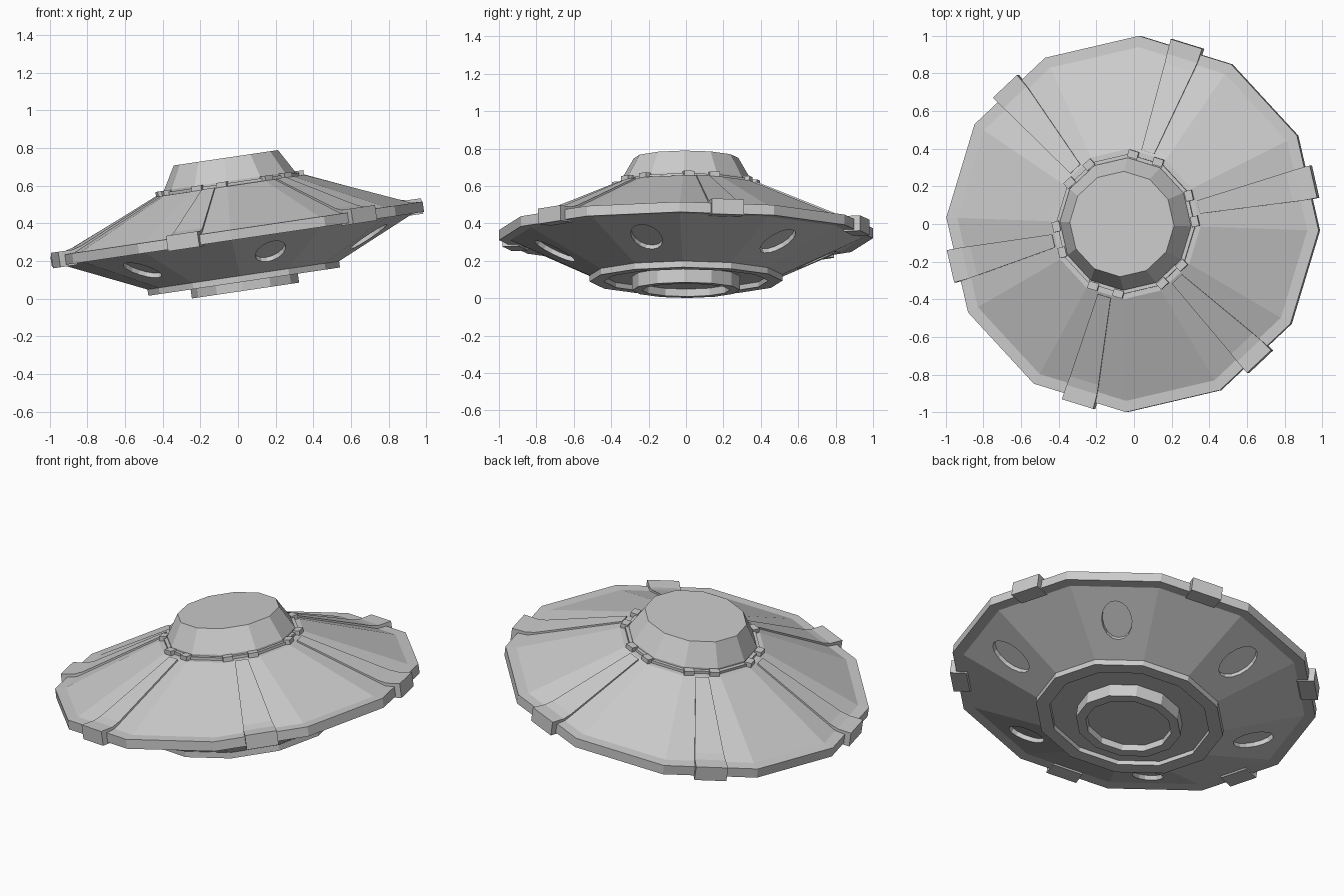
import bpy, bmesh
from math import radians, cos, sin, pi, atan2
from mathutils import Matrix, Vector

if "Cube" in bpy.data.objects:
    bpy.data.objects.remove(bpy.data.objects["Cube"])

# the whole craft is banked about the y axis
TILT = Matrix.Translation((0.04, 0, 0.043)) @ Matrix.Rotation(radians(-8.4), 4, 'Y')
START = radians(-2)      # first corner of every 12-sided ring
SIDES = 12


def finish(name, bm):
    bmesh.ops.recalc_face_normals(bm, faces=bm.faces)
    me = bpy.data.meshes.new(name)
    bm.to_mesh(me)
    bm.free()
    ob = bpy.data.objects.new(name, me)
    bpy.context.collection.objects.link(ob)
    ob.matrix_world = TILT
    return ob


def lathe(name, profile, closed=False):
    """Spin (radius, height) points into a 12-sided flat-faced solid."""
    bm = bmesh.new()
    rings = []
    for r, h in profile:
        if r == 0:
            rings.append([bm.verts.new((0, 0, h))] * SIDES)
        else:
            rings.append([bm.verts.new((r * cos(START + 2 * pi * i / SIDES),
                                        r * sin(START + 2 * pi * i / SIDES), h))
                          for i in range(SIDES)])
    pairs = list(zip(rings, rings[1:]))
    if closed:
        pairs.append((rings[-1], rings[0]))
    for a, b in pairs:
        for i in range(SIDES):
            j = (i + 1) % SIDES
            quad = list(dict.fromkeys((a[i], a[j], b[j], b[i])))
            bm.faces.new(quad)
    return finish(name, bm)


def around(first):
    """Six rotations, 60 degrees apart, starting at the given angle."""
    return [Matrix.Rotation(radians(first + 60 * k), 4, 'Z') for k in range(6)]


# saucer body with rim lips
hull = lathe("saucer_hull", [(0, 0.075), (0.50, 0.075), (0.94, 0.275), (1.0, 0.275),
                             (1.0, 0.33), (0.94, 0.333), (0.40, 0.562), (0, 0.57)])

# cockpit dome and its collar
lathe("dome", [(0, 0.55), (0.352, 0.55), (0.352, 0.588), (0.28, 0.713), (0, 0.713)])
lathe("dome_collar", [(0.34, 0.55), (0.372, 0.55), (0.372, 0.578), (0.34, 0.578)], True)

# underside rings
lathe("lower_ring", [(0.515, 0.082), (0.515, 0.048), (0.44, 0.048), (0.44, 0.082)], True)
lathe("thruster_ring", [(0, 0.08), (0.288, 0.08), (0.288, 0), (0.235, 0), (0.235, 0.04),
                        (0, 0.04)])

# tapered ribs running down the hull and wrapping the rim
bm = bmesh.new()
RIB = [(0.40, 0.565, 0.036), (0.87, 0.362, 0.080), (0.92, 0.349, 0.085), (1.0, 0.349, 0.088),
       (1.0, 0.266, 0.088), (0.91, 0.266, 0.085), (0.87, 0.31, 0.080), (0.40, 0.52, 0.036)]
for rot in around(13):
    left = [bm.verts.new(rot @ Vector((r, w, h))) for r, h, w in RIB]
    right = [bm.verts.new(rot @ Vector((r, -w, h))) for r, h, w in RIB]
    bm.faces.new(left)
    bm.faces.new(right)
    for i in range(len(RIB)):
        j = (i + 1) % len(RIB)
        bm.faces.new((left[i], left[j], right[j], right[i]))
finish("hull_ribs", bm)

# pairs of small clamps on the dome collar
bm = bmesh.new()
for rot in around(13):
    for side in (-1, 1):
        bmesh.ops.create_cube(bm, size=1, matrix=rot
                              @ Matrix.Translation((0.365, side * 0.07, 0.57))
                              @ Matrix.Diagonal((0.04, 0.055, 0.036, 1)))
finish("collar_clamps", bm)

# oval portholes recessed into the lower hull
bm = bmesh.new()
slope = atan2(0.20, 0.425)
for rot in around(-17):
    bmesh.ops.create_cone(bm, cap_ends=True, segments=16, radius1=1, radius2=1, depth=1,
                          matrix=rot @ Matrix.Translation((0.72, 0, 0.187))
                          @ Matrix.Rotation(-slope, 4, 'Y')
                          @ Matrix.Diagonal((0.12, 0.083, 0.05, 1)))
cutter = finish("porthole_cutter", bm)
cutter.hide_render = True
cutter.display_type = 'WIRE'
cut = hull.modifiers.new("portholes", 'BOOLEAN')
cut.operation = 'DIFFERENCE'
cut.solver = 'EXACT'
cut.object = cutter
